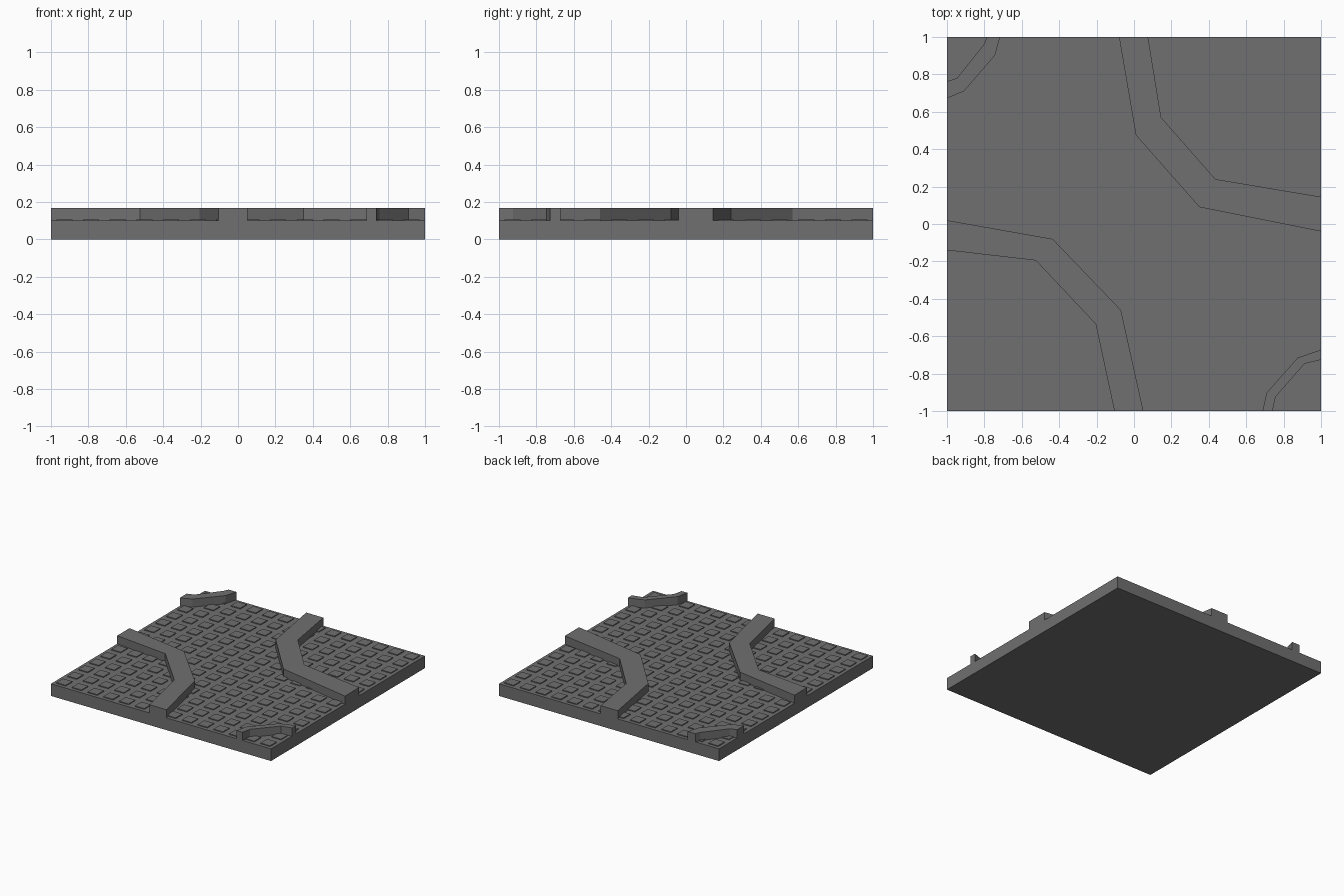
import bpy, bmesh
from mathutils import Matrix

if "Cube" in bpy.data.objects:
    bpy.data.objects.remove(bpy.data.objects["Cube"])

stone = bpy.data.materials.new("dark_grey")
stone.diffuse_color = (0.16, 0.16, 0.16, 1)
stone.use_nodes = True
stone.node_tree.nodes["Principled BSDF"].inputs["Base Color"].default_value = stone.diffuse_color

BASE_TOP, TILE_TOP, WALL_TOP = 0.10, 0.107, 0.167


def finish(name, bm):
    bmesh.ops.recalc_face_normals(bm, faces=bm.faces)
    mesh = bpy.data.meshes.new(name)
    bm.to_mesh(mesh)
    bm.free()
    mesh.materials.append(stone)
    obj = bpy.data.objects.new(name, mesh)
    bpy.context.collection.objects.link(obj)
    return obj


def add_box(bm, x, y, size, z0, z1):
    m = Matrix.Translation((x, y, (z0 + z1) / 2)) @ Matrix.Diagonal((size, size, z1 - z0, 1))
    bmesh.ops.create_cube(bm, size=1, matrix=m)


def wall(name, left, right):
    """Bent wall between two plan outlines, joined by quads and extruded up."""
    bm = bmesh.new()
    rows = [[bm.verts.new((x, y, BASE_TOP)) for x, y in side] for side in (left, right)]
    faces = [bm.faces.new((rows[0][i], rows[0][i + 1], rows[1][i + 1], rows[1][i]))
             for i in range(len(left) - 1)]
    ext = bmesh.ops.extrude_face_region(bm, geom=faces, use_keep_orig=True)
    top = [g for g in ext["geom"] if isinstance(g, bmesh.types.BMVert)]
    bmesh.ops.translate(bm, verts=top, vec=(0, 0, WALL_TOP - BASE_TOP))
    return finish(name, bm)


# Base slab
bm = bmesh.new()
add_box(bm, 0, 0, 2, 0, BASE_TOP)
finish("base_slab", bm)

# Grid of thin raised floor tiles
bm = bmesh.new()
N = 14
for i in range(N):
    for j in range(N):
        add_box(bm, -1 + (i + 0.5) * 2 / N, -1 + (j + 0.5) * 2 / N, 0.086, BASE_TOP, TILE_TOP)
finish("floor_tiles", bm)

# Two large walls and two small corner walls
wall("back_right_wall",
     [(-0.08, 1), (0.01, 0.475), (0.35, 0.09), (1, -0.04)],
     [(0.075, 1), (0.145, 0.57), (0.435, 0.24), (1, 0.145)])
wall("front_left_wall",
     [(-1, 0.02), (-0.435, -0.08), (-0.07, -0.46), (0.05, -1)],
     [(-1, -0.14), (-0.525, -0.195), (-0.205, -0.535), (-0.105, -1)])
wall("back_left_corner_wall",
     [(-1, 0.763), (-0.946, 0.78), (-0.802, 0.961), (-0.786, 1)],
     [(-1, 0.672), (-0.909, 0.71), (-0.743, 0.902), (-0.716, 1)])
wall("front_right_corner_wall",
     [(0.687, -1), (0.709, -0.903), (0.875, -0.715), (1, -0.672)],
     [(0.74, -1), (0.757, -0.924), (0.912, -0.747), (1, -0.726)])
